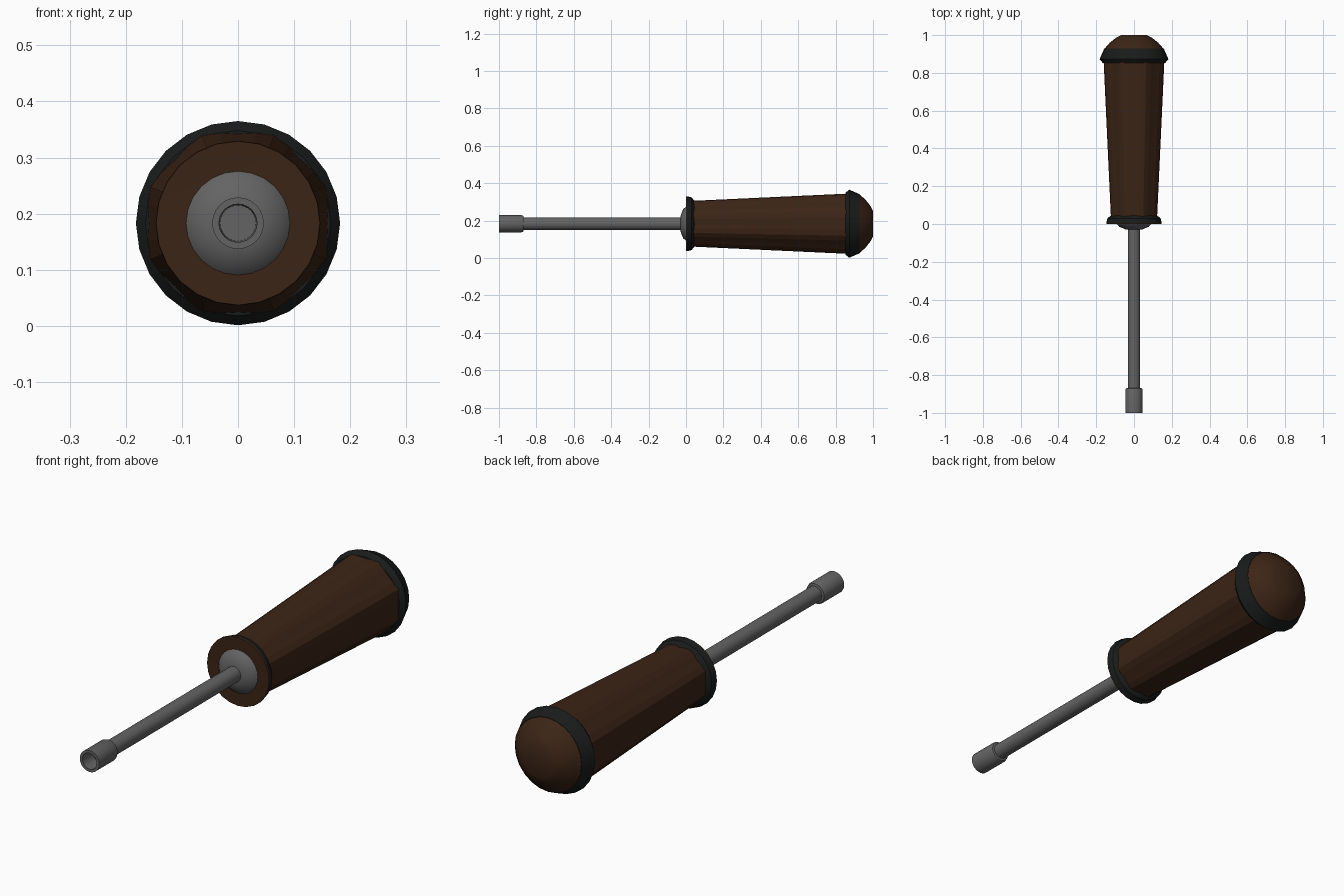
import bpy, bmesh, math

if "Cube" in bpy.data.objects:
    bpy.data.objects.remove(bpy.data.objects["Cube"])

AXIS_Z = 0.183


def material(name, rgb):
    m = bpy.data.materials.new(name)
    m.diffuse_color = (*rgb, 1)
    m.use_nodes = True
    m.node_tree.nodes["Principled BSDF"].inputs["Base Color"].default_value = m.diffuse_color
    return m


def lathe(name, profile, sides=24, mat=None, flute=0.0, smooth=30):
    """Revolve (y, radius) points about the tool axis; radius 0 makes a pole."""
    bm = bmesh.new()
    rings = []
    for y, r in profile:
        if r == 0:
            rings.append([bm.verts.new((0, y, AXIS_Z))] * sides)
            continue
        ring = []
        for i in range(sides):
            a = 2 * math.pi * i / sides
            k = r * (1 - flute * math.cos(8 * a))
            ring.append(bm.verts.new((k * math.cos(a), y, AXIS_Z + k * math.sin(a))))
        rings.append(ring)
    for p, q in zip(rings, rings[1:]):
        for i in range(sides):
            j = (i + 1) % sides
            corners = list(dict.fromkeys((p[i], p[j], q[j], q[i])))
            bm.faces.new(corners)
    bmesh.ops.recalc_face_normals(bm, faces=bm.faces)
    me = bpy.data.meshes.new(name)
    bm.to_mesh(me)
    bm.free()
    ob = bpy.data.objects.new(name, me)
    bpy.context.collection.objects.link(ob)
    if mat:
        me.materials.append(mat)
    bpy.ops.object.select_all(action='DESELECT')
    ob.select_set(True)
    bpy.context.view_layer.objects.active = ob
    bpy.ops.object.shade_smooth_by_angle(angle=math.radians(smooth))
    return ob


wood = material("wood", (0.045, 0.018, 0.008))
rubber = material("rubber", (0.01, 0.011, 0.011))
steel = material("steel", (0.13, 0.127, 0.127))

# Tapered grip with slightly flattened sides
lathe("handle_grip", [(0.02, 0), (0.02, 0.124), (0.865, 0.164), (0.865, 0)],
      32, wood, flute=0.03, smooth=8)

# Front collar: brown face plate and dark flared rim
lathe("front_face", [(0.004, 0), (0.0, 0.146), (0.006, 0.147), (0.006, 0)], 24, wood)
lathe("front_collar", [(0.006, 0), (0.006, 0.147), (0.03, 0.141), (0.047, 0.12), (0.047, 0)],
      24, rubber)

# Rear ring and domed end cap
lathe("rear_ring", [(0.852, 0), (0.852, 0.165), (0.873, 0.182), (0.928, 0.158), (0.928, 0)],
      24, rubber)
lathe("end_cap", [(0.925, 0), (0.925, 0.159), (0.96, 0.128), (0.988, 0.092), (1.0, 0.068), (1.0, 0)],
      24, wood)

# Steel ferrule, shaft and hollow socket tip
lathe("ferrule", [(0.01, 0), (0.002, 0.093), (-0.015, 0.078), (-0.028, 0.046), (-0.03, 0)], 24, steel)
lathe("shaft", [(0.01, 0), (0.01, 0.033), (-0.885, 0.033), (-0.885, 0)], 24, steel)
lathe("socket_tip", [(-0.885, 0), (-0.868, 0.033), (-0.87, 0.042), (-0.88, 0.046), (-1.0, 0.046),
                     (-1.0, 0.034), (-0.93, 0.032), (-0.93, 0)], 24, steel)
